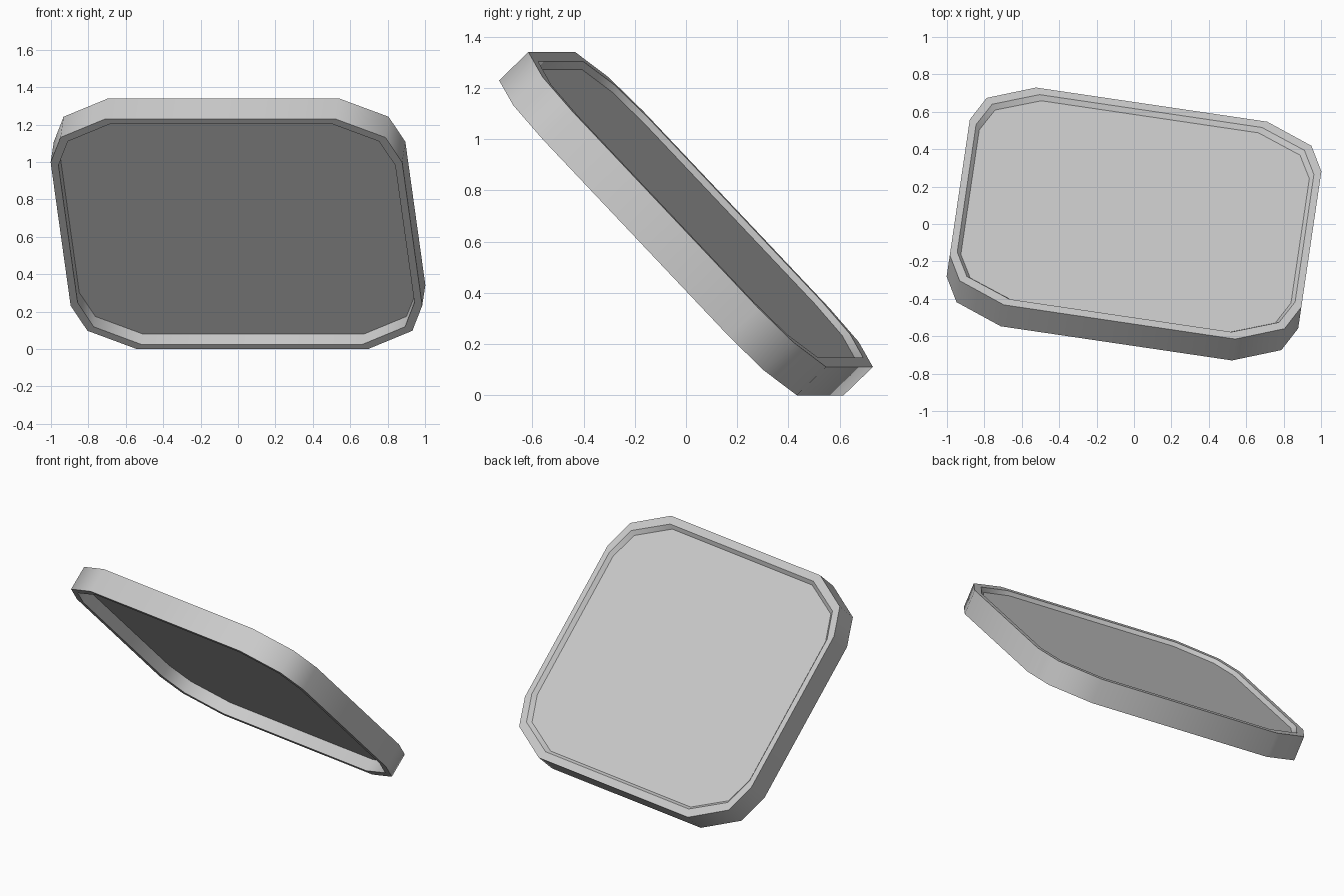
import bpy, bmesh
from math import radians
from mathutils import Matrix, Vector

if "Cube" in bpy.data.objects:
    bpy.data.objects.remove(bpy.data.objects["Cube"])

# One corner of the rounded outline, mirrored to all four (counter-clockwise)
CORNER = [(0.95, 0.53), (0.878, 0.715), (0.625, 0.85)]
HALF_U, HALF_V, HALF_T = 0.95, 0.85, 0.08


def outline(inset_u=0.0, inset_v=0.0):
    su, sv = 1 - inset_u / HALF_U, 1 - inset_v / HALF_V
    c = [(x * su, y * sv) for x, y in CORNER]
    r = c[::-1]
    return (c + [(-x, y) for x, y in r] + [(-x, -y) for x, y in c]
            + [(x, -y) for x, y in r])


# Rings from the underside recess, around the rim, to the top recess
SECTIONS = [
    (0.040, 0.035, 0.0),              # underside floor
    (0.040, 0.035, -HALF_T),          # underside rim, inner edge
    (0.0, 0.0, -HALF_T),              # outer wall, lower edge
    (0.0, 0.0, HALF_T),               # outer wall, upper edge
    (0.037, 0.050, HALF_T),           # top rim, inner edge
    (0.058, 0.070, HALF_T - 0.024),   # top floor
]

bm = bmesh.new()
rings = [[bm.verts.new((x, y, z)) for x, y in outline(iu, iv)]
         for iu, iv, z in SECTIONS]
for a, b in zip(rings, rings[1:]):
    n = len(a)
    for i in range(n):
        j = (i + 1) % n
        bm.faces.new((a[i], a[j], b[j], b[i]))
bm.faces.new(rings[0][::-1])
bm.faces.new(rings[-1])
bmesh.ops.recalc_face_normals(bm, faces=bm.faces)

# Tilt the tray and stand it on the ground
bm.transform(Matrix.Rotation(radians(-8.4), 4, 'Z')
             @ Matrix.Rotation(radians(-46.3), 4, 'X'))
low = min(v.co.z for v in bm.verts)
bmesh.ops.translate(bm, verts=bm.verts, vec=Vector((0, 0, -low)))

mesh = bpy.data.meshes.new("tray")
bm.to_mesh(mesh)
bm.free()
tray = bpy.data.objects.new("tray", mesh)
bpy.context.collection.objects.link(tray)

# Soft corners, crisp rim edges
bpy.context.view_layer.objects.active = tray
tray.select_set(True)
bpy.ops.object.shade_smooth_by_angle(angle=radians(43))
